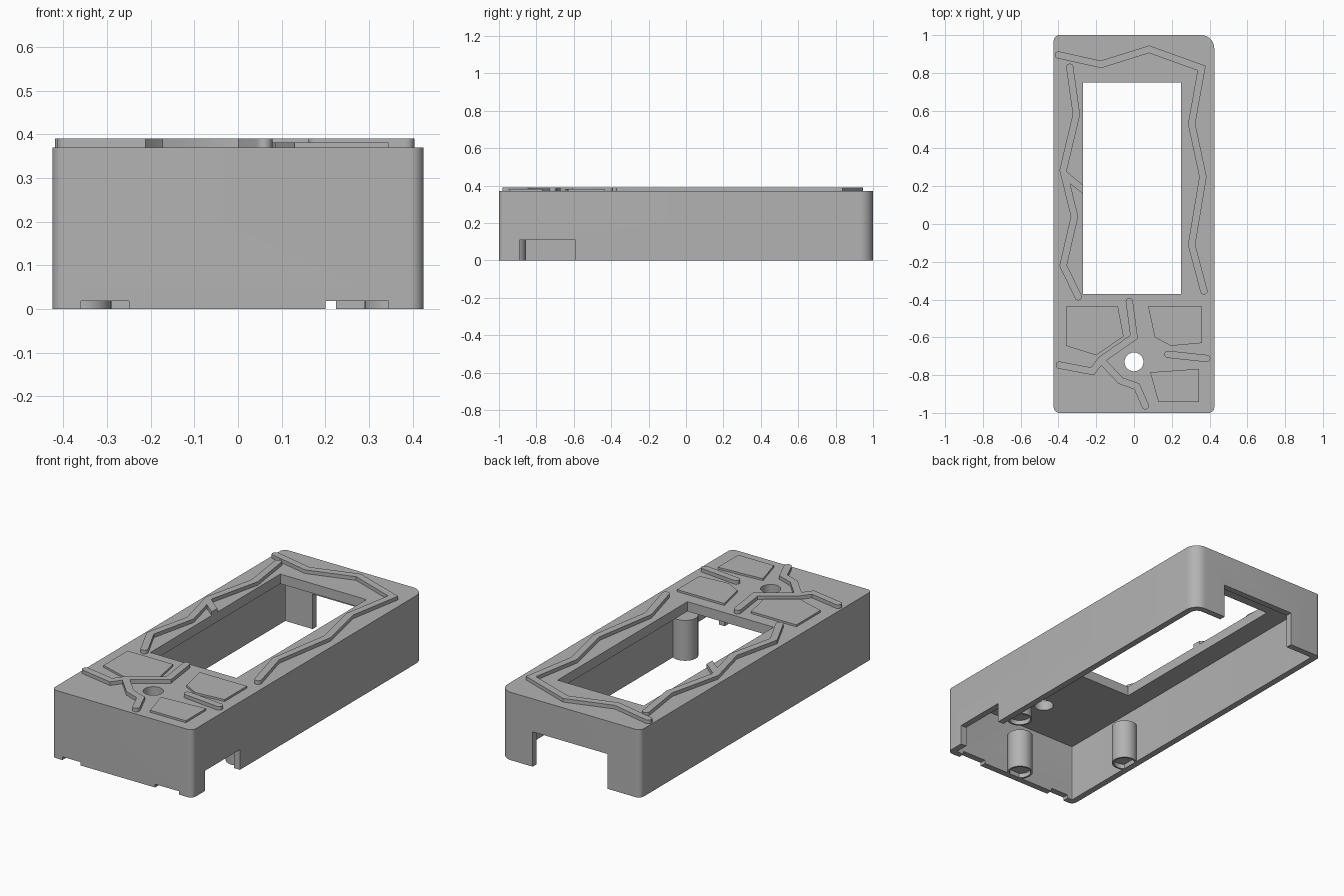
import bpy, bmesh, math
from mathutils import Vector

if "Cube" in bpy.data.objects:
    bpy.data.objects.remove(bpy.data.objects["Cube"])

grey = bpy.data.materials.new("plain grey")
grey.diffuse_color = (0.45, 0.45, 0.45, 1)
grey.use_nodes = True
grey.node_tree.nodes["Principled BSDF"].inputs["Base Color"].default_value = grey.diffuse_color


def prism(name, pts, z0, z1, smooth=True):
    """Extrude a closed 2D outline between two heights."""
    bm = bmesh.new()
    face = bm.faces.new([bm.verts.new((p[0], p[1], z0)) for p in pts])
    ext = bmesh.ops.extrude_face_region(bm, geom=[face])
    for v in ext["geom"]:
        if isinstance(v, bmesh.types.BMVert):
            v.co.z = z1
    bmesh.ops.recalc_face_normals(bm, faces=bm.faces)
    me = bpy.data.meshes.new(name)
    bm.to_mesh(me)
    bm.free()
    me.materials.append(grey)
    ob = bpy.data.objects.new(name, me)
    bpy.context.collection.objects.link(ob)
    if smooth:
        shade(ob)
    return ob


def shade(ob):
    bpy.ops.object.select_all(action='DESELECT')
    ob.select_set(True)
    bpy.context.view_layer.objects.active = ob
    bpy.ops.object.shade_smooth_by_angle(angle=math.radians(30))


def arc(c, r, a0, a1, n):
    return [(c[0] + r * math.cos(math.radians(a0 + (a1 - a0) * i / n)),
             c[1] + r * math.sin(math.radians(a0 + (a1 - a0) * i / n))) for i in range(n + 1)]


def circle(c, r, n=40):
    return arc(c, r, 0, 360, n)[:-1]


def rect(x0, x1, y0, y1):
    return [(x0, y0), (x1, y0), (x1, y1), (x0, y1)]


def rounded(hx, hy, radii):
    """Rounded rectangle, radii starting at the back right corner, anticlockwise."""
    pts = []
    for k, (sx, sy) in enumerate([(1, 1), (-1, 1), (-1, -1), (1, -1)]):
        r = radii[k]
        pts += arc((sx * (hx - r), sy * (hy - r)), r, 90 * k, 90 * k + 90, 10)
    return pts


def cut(ob, pts, z0, z1):
    """Subtract a prism and apply the result."""
    cutter = prism("cutter", pts, z0, z1, smooth=False)
    cutter.hide_render = True
    mod = ob.modifiers.new("cut", 'BOOLEAN')
    mod.operation, mod.solver, mod.object = 'DIFFERENCE', 'EXACT', cutter
    bpy.ops.object.select_all(action='DESELECT')
    bpy.context.view_layer.objects.active = ob
    ob.select_set(True)
    bpy.ops.object.modifier_apply(modifier=mod.name)
    bpy.data.objects.remove(cutter)


def ridge(name, path, r=0.019):
    """Raised strip with mitred bends and round ends."""
    p = [Vector(q) for q in path]
    d = [(b - a).normalized() for a, b in zip(p, p[1:])]
    perp = lambda v: Vector((-v.y, v.x))
    left, right = [], []
    for i in range(1, len(p) - 1):
        m = (perp(d[i - 1]) + perp(d[i])).normalized()
        m *= r / m.dot(perp(d[i]))
        left.append(p[i] + m)
        right.append(p[i] - m)
    a0 = math.degrees(math.atan2(d[0].y, d[0].x))
    a1 = math.degrees(math.atan2(d[-1].y, d[-1].x))
    pts = arc(p[0], r, a0 + 90, a0 + 270, 10) + right
    pts += arc(p[-1], r, a1 - 90, a1 + 90, 10) + left[::-1]
    return prism(name, pts, TOP - 0.004, 0.39)


TOP, CEIL, T = 0.37, 0.317, 0.035

# open-bottomed shell
shell = prism("shell", rounded(0.425, 1, (0.07, 0.03, 0.03, 0.03)), 0, TOP, smooth=False)
cut(shell, rounded(0.425 - T, 1 - T, (0.04, 0.004, 0.004, 0.004)), -0.1, CEIL)
cut(shell, rect(-0.27, 0.25, -0.37, 0.75), 0.2, 0.5)        # window
cut(shell, circle((0, -0.73), 0.05), 0.2, 0.5)              # round hole
cut(shell, rect(-0.225, 0.225, 0.9, 1.1), -0.1, 0.19)       # back opening
cut(shell, rect(0.36, 0.5, -0.89, -0.59), -0.1, 0.11)       # side opening
cut(shell, rect(-0.36, -0.25, -1.1, -0.95), -0.1, 0.018)    # front notches
cut(shell, rect(0.2, 0.345, -1.1, -0.95), -0.1, 0.018)
shade(shell)

# three posts with a shallow recess underneath
for name, c in (("left_post", (-0.355, -0.5)), ("right_post", (0.355, -0.5)), ("front_post", (0, -0.92))):
    post = prism(name, circle(c, 0.065), 0.0, 0.22, smooth=False)
    cut(post, circle(c, 0.055), -0.1, 0.025)
    shade(post)

# raised crack lines on the top
ridge("long_ridge", [(-.40, .895), (-.175, .845), (.08, .925), (.358, .825), (.305, .53),
                     (.365, .25), (.305, -.11), (.37, -.355)])
ridge("left_ridge", [(-.34, .83), (-.305, .58), (-.375, .285), (-.315, .04), (-.375, -.22), (-.295, -.385)])
branch = ridge("left_ridge_branch", [(-.368, .262), (-.26, .175)])
cut(branch, rect(-.27, -.1, .1, .3), 0.3, 0.5)
ridge("front_ridge", [(-.025, -.41), (0, -.598), (-.175, -.72), (-.22, -.78), (-.395, -.747)])
ridge("front_ridge_branch", [(-.175, -.72), (-.07, -.83), (.015, -.86), (.06, -.963)])
ridge("short_ridge", [(.18, -.69), (.385, -.712)])

# low flat plates on the top
for name, pts in (
        ("left_plate", [(-.36, -.437), (-.085, -.437), (-.055, -.595), (-.2, -.695), (-.36, -.645)]),
        ("right_plate", [(.075, -.437), (.36, -.437), (.36, -.63), (.195, -.645), (.11, -.6)]),
        ("corner_plate", [(.085, -.785), (.345, -.767), (.345, -.943), (.13, -.943)])):
    prism(name, pts, TOP - 0.004, 0.381, smooth=False)
